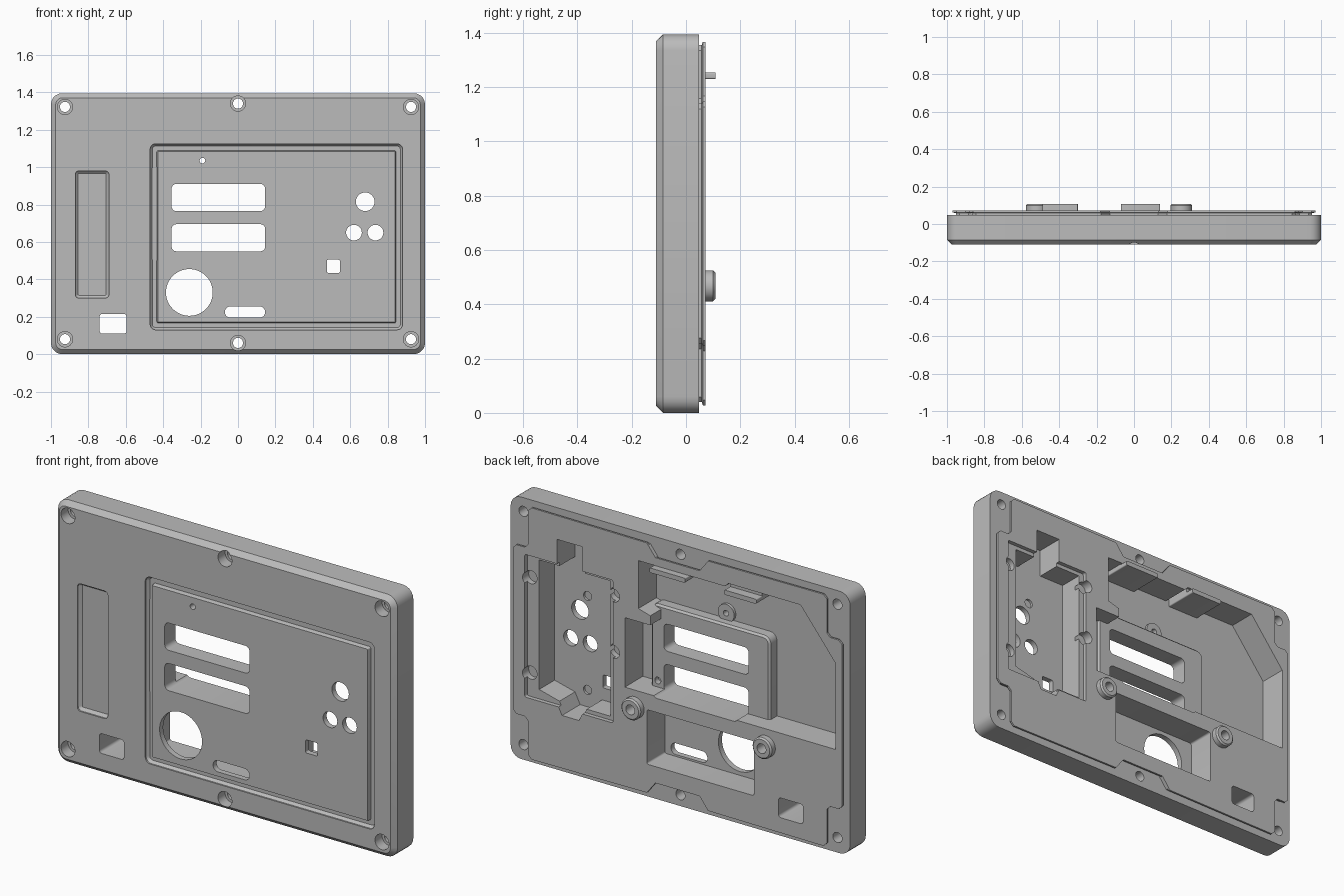
import bpy, bmesh, math

cube = bpy.data.objects.get("Cube")
if cube:
    bpy.data.objects.remove(cube, do_unlink=True)

FRONT, BACK, DECK, FLOOR = -0.11, 0.047, 0.072, -0.08
MID = 0.6975

grey = bpy.data.materials.new("plain grey")
grey.use_nodes = True
grey.diffuse_color = (0.5, 0.5, 0.5, 1)
grey.node_tree.nodes["Principled BSDF"].inputs["Base Color"].default_value = (0.5, 0.5, 0.5, 1)


def loft(name, layers):
    """Solid through matching outlines, each given as (y, [(x, z), ...])."""
    bm = bmesh.new()
    rings = [[bm.verts.new((x, y, z)) for x, z in pts] for y, pts in layers]
    n = len(rings[0])
    for a, b in zip(rings, rings[1:]):
        for i in range(n):
            j = (i + 1) % n
            bm.faces.new((a[i], a[j], b[j], b[i]))
    bm.faces.new(rings[0])
    bm.faces.new(rings[-1])
    bmesh.ops.recalc_face_normals(bm, faces=bm.faces)
    mesh = bpy.data.meshes.new(name)
    bm.to_mesh(mesh)
    bm.free()
    mesh.materials.append(grey)
    ob = bpy.data.objects.new(name, mesh)
    bpy.context.collection.objects.link(ob)
    return ob


def rect(x0, x1, z0, z1, r=0.02, inset=0.0, seg=5):
    """Rounded rectangle outline."""
    x0, x1, z0, z1 = x0 + inset, x1 - inset, z0 + inset, z1 - inset
    r = max(r - inset, 0.004)
    pts = []
    for k, (cx, cz) in enumerate([(x1 - r, z1 - r), (x0 + r, z1 - r),
                                  (x0 + r, z0 + r), (x1 - r, z0 + r)]):
        for i in range(seg + 1):
            a = math.pi / 2 * (k + i / seg)
            pts.append((cx + r * math.cos(a), cz + r * math.sin(a)))
    return pts


def circle(x, z, r, n=32):
    return [(x + r * math.cos(2 * math.pi * i / n), z + r * math.sin(2 * math.pi * i / n))
            for i in range(n)]


def combine(tool, operation):
    mod = body.modifiers.new("shape", 'BOOLEAN')
    mod.operation, mod.solver, mod.object = operation, 'EXACT', tool
    graph = bpy.context.evaluated_depsgraph_get()
    mesh = bpy.data.meshes.new_from_object(body.evaluated_get(graph))
    body.modifiers.clear()
    body.data = mesh
    bpy.data.objects.remove(tool, do_unlink=True)


def cut(pts, y0, y1):
    combine(loft("cutter", [(y0, pts), (y1, pts)]), 'DIFFERENCE')


def add(*layers):
    combine(loft("addition", layers), 'UNION')


# Main slab with chamfered front edge
outer = (-1, 1, 0, 2 * MID, 0.06)
body = loft("enclosure_panel", [(FRONT, rect(*outer, inset=0.025)),
                                (FRONT + 0.025, rect(*outer)), (BACK, rect(*outer))])

# Raised back deck, notched round the screws, with an undercut edge
quarter = [(0.13, 0.60), (0.18, 0.665), (0.86, 0.67), (0.88, 0.65),
           (0.88, 0.47), (0.90, 0.45), (0.95, 0.45), (0.97, 0.43)]
half = quarter + [(x, -z) for x, z in reversed(quarter)]
deck = half + [(-x, z) for x, z in reversed(half)]


def deck_outline(s):
    return [(x * s, MID + z * s) for x, z in deck]


add((0.02, deck_outline(0.982)), (0.058, deck_outline(0.982)),
    (0.062, deck_outline(1)), (DECK, deck_outline(1)))

# Front moat round the raised control island
moat = (-0.47, 0.88, 0.13, 1.125, 0.03)
island = (-0.445, 0.855, 0.155, 1.1, 0.02)
combine(loft("cutter", [(FRONT - 0.01, rect(*moat)), (FRONT + 0.008, rect(*moat)),
                        (FRONT + 0.022, rect(*moat, inset=0.012))]), 'DIFFERENCE')
add((FRONT, rect(*island, inset=0.016)), (FRONT + 0.012, rect(*island, inset=0.012)),
    (FRONT + 0.04, rect(*island, inset=0.008)))

# Front label recess
label = (-0.87, -0.69, 0.3, 0.98, 0.02)
combine(loft("cutter", [(FRONT - 0.01, rect(*label)), (FRONT + 0.008, rect(*label)),
                        (FRONT + 0.022, rect(*label, inset=0.015))]), 'DIFFERENCE')

# Main back pocket
cut([(0.23, 1.255), (-0.28, 1.255), (-0.3, 1.275), (-0.725, 1.275), (-0.93, 1.02),
     (-0.93, 0.56), (0.31, 0.56), (0.31, 0.93), (0.16, 0.93), (0.16, 0.98), (0.23, 1.0)],
    FLOOR, 0.2)

# Lower back pocket
cut(rect(-0.45, 0.18, 0.185, 0.475, 0.01), FLOOR, 0.2)

# Side back pocket with a shallow ledge, upper channel and scallops
cut(rect(0.38, 0.9, 0.35, 1.11, 0.01), 0.05, 0.2)
cut([(0.83, 1.09), (0.71, 1.09), (0.71, 1.24), (0.56, 1.24), (0.56, 1.09), (0.41, 1.09),
     (0.41, 0.37), (0.55, 0.37), (0.58, 0.31), (0.68, 0.31), (0.71, 0.37), (0.83, 0.40)],
    FLOOR, 0.2)
for x, z in [(0.878, 0.985), (0.878, 0.477), (0.377, 0.73), (0.377, 1.03)]:
    cut(circle(x, z, 0.035), 0.02, 0.2)

# Display frame inside the main pocket
frame = (-0.48, 0.22, 0.5, 1.0, 0.04)
add((FLOOR - 0.01, rect(*frame)), (-0.03, rect(*frame)), (-0.02, rect(*frame, inset=0.01)))
for z in (0.595, 0.95):
    cut(circle(0.18, z, 0.018, 16), -0.05, 0)

# Pinhole collar
add((FLOOR - 0.01, circle(-0.19, 1.035, 0.048)), (FLOOR + 0.015, circle(-0.19, 1.035, 0.048)))

# Mounting bosses
for x in (0.253, -0.52):
    add((0, circle(x, 0.468, 0.057)), (0.1, circle(x, 0.468, 0.057)),
        (0.108, circle(x, 0.468, 0.049)))
    cut(circle(x, 0.468, 0.026), 0.03, 0.2)

# Retaining tabs on the upper pocket wall
for x0, x1 in ((-0.49, -0.3), (-0.07, 0.14)):
    add((FLOOR - 0.01, rect(x0, x1, 1.23, 1.285, 0.006)),
        (0.06, rect(x0, x1, 1.23, 1.285, 0.006)))
    add((0, rect(x0, x1, 1.23, 1.255, 0.006)), (0.108, rect(x0, x1, 1.23, 1.255, 0.006)))

# Display windows, slot, square and cable openings
for args in [(-0.355, 0.145, 0.765, 0.91, 0.025), (-0.355, 0.145, 0.55, 0.695, 0.025),
             (-0.07, 0.145, 0.195, 0.255, 0.029), (0.475, 0.545, 0.435, 0.505, 0.008),
             (-0.74, -0.595, 0.11, 0.215, 0.015)]:
    cut(rect(*args), -0.2, 0.2)

# Round openings
for x, z, r in [(-0.26, 0.33, 0.125), (0.68, 0.815, 0.05), (0.62, 0.65, 0.042),
                (0.735, 0.65, 0.042), (-0.19, 1.035, 0.015)]:
    cut(circle(x, z, r, 48 if r > 0.1 else 32), -0.2, 0.2)

# Blind holes in the side pocket
for z in (0.9, 0.4):
    cut(circle(0.636, z, 0.024), FLOOR - 0.012, FLOOR + 0.02)

# Counterbored screw holes
for x, z in [(s * 0.925, h) for s in (-1, 1) for h in (0.08, 1.322)] + [(0, 0.06), (0, 1.34)]:
    cut(circle(x, z, 0.027), -0.2, 0.2)
    cut(circle(x, z, 0.041), -0.2, -0.05)

body.data.name = "enclosure_panel"
bpy.context.view_layer.objects.active = body
body.select_set(True)
bpy.ops.object.shade_smooth_by_angle(angle=math.radians(30))
